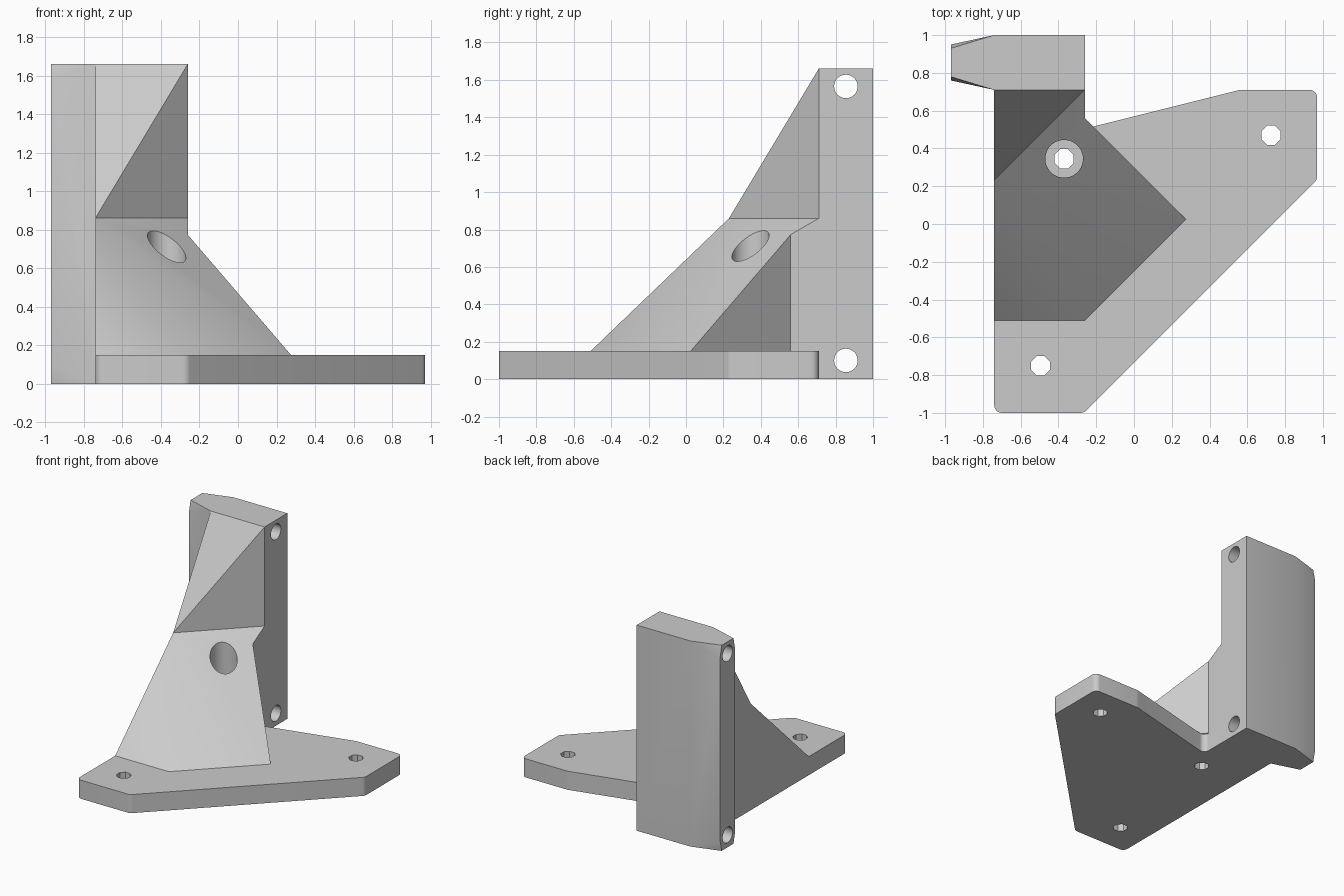
import bpy
import bmesh
from math import radians, tan
from mathutils import Vector

cube = bpy.data.objects.get("Cube")
if cube:
    bpy.data.objects.remove(cube, do_unlink=True)

grey = bpy.data.materials.new("light grey")
grey.use_nodes = True
grey.diffuse_color = (0.6, 0.6, 0.6, 1)
grey.node_tree.nodes["Principled BSDF"].inputs["Base Color"].default_value = (0.6, 0.6, 0.6, 1)

LEFT, RIGHT, FRONT, BACK = -0.74, -0.26, 0.71, 1.0
PLATE, KNEE, TOP = 0.15, 0.86, 1.66


def make(name, bm):
    bmesh.ops.recalc_face_normals(bm, faces=bm.faces)
    mesh = bpy.data.meshes.new(name)
    bm.to_mesh(mesh)
    bm.free()
    obj = bpy.data.objects.new(name, mesh)
    obj.data.materials.append(grey)
    bpy.context.collection.objects.link(obj)
    return obj


def rounded(corners, steps=6):
    """Outline with each (x, y, radius) corner rounded."""
    out = []
    for i, (x, y, r) in enumerate(corners):
        p = Vector((x, y))
        if r == 0:
            out.append(p)
            continue
        a = (Vector(corners[i - 1][:2]) - p).normalized()
        b = (Vector(corners[(i + 1) % len(corners)][:2]) - p).normalized()
        half = a.angle(b) / 2
        start = p + a * r / tan(half)
        centre = p + (a + b).normalized() * (r / abs(Vector((a.x, a.y, 0)).cross((a + b).normalized().to_3d()).z))
        u, v = start - centre, p + b * r / tan(half) - centre
        for k in range(steps + 1):
            t = k / steps
            out.append(centre + (u * (1 - t) + v * t).normalized() * r)
    return out


def combine(target, other, operation):
    mod = target.modifiers.new(operation.lower(), 'BOOLEAN')
    mod.operation, mod.solver, mod.object = operation, 'EXACT', other
    bpy.context.view_layer.objects.active = target
    bpy.ops.object.modifier_apply(modifier=mod.name)
    bpy.data.objects.remove(other, do_unlink=True)


def drill(target, centre, radius, length, sides, along_x=False):
    rot = (0, radians(90), 0) if along_x else (0, 0, radians(180 / sides))
    bpy.ops.mesh.primitive_cylinder_add(vertices=sides, radius=radius, depth=length,
                                        location=centre, rotation=rot)
    cutter = bpy.context.object
    cutter.hide_render = True
    cutter.data.materials.append(grey)
    combine(target, cutter, 'DIFFERENCE')


# Base plate
bm = bmesh.new()
outline = rounded([(LEFT, -1, 0.04), (-0.265, -1, 0.05), (0.97, 0.235, 0.05), (0.97, FRONT, 0.04),
                   (0.56, FRONT, 0.1), (RIGHT, 0.505, 0.04), (RIGHT, FRONT, 0), (LEFT, FRONT, 0)])
face = bm.faces.new([bm.verts.new((p.x, p.y, 0)) for p in outline])
moved = bmesh.ops.extrude_face_region(bm, geom=[face])["geom"]
bmesh.ops.translate(bm, vec=(0, 0, PLATE), verts=[v for v in moved if isinstance(v, bmesh.types.BMVert)])
bracket = make("corner_bracket", bm)

# Upright block with a tapered, chamfered end
bm = bmesh.new()
for end, inner in ((0, 0.085), (TOP, 1.57)):
    for x, y, z in ((RIGHT, FRONT, end), (RIGHT, BACK, end), (LEFT, FRONT, end), (LEFT, BACK, end),
                    (-0.97, 0.78, end), (-0.97, 0.93, end), (-0.97, 0.76, inner), (-0.97, 0.95, inner)):
        bm.verts.new((x, y, z))
bmesh.ops.convex_hull(bm, input=bm.verts)
bmesh.ops.dissolve_limit(bm, angle_limit=radians(1), verts=bm.verts, edges=bm.edges)
upright = make("upright_block", bm)

# Faceted gusset bracing the block against the plate
bm = bmesh.new()
v = [bm.verts.new(p) for p in (
    (LEFT, -0.51, PLATE), (RIGHT, -0.51, PLATE), (0.275, 0.025, PLATE), (RIGHT, 0.56, PLATE),
    (RIGHT, FRONT, PLATE), (LEFT, FRONT, PLATE), (LEFT, 0.23, KNEE), (RIGHT, FRONT, KNEE),
    (RIGHT, 0.56, 0.773), (RIGHT, FRONT, TOP), (LEFT, FRONT, TOP))]
for ids in ((0, 1, 2, 3, 4, 5), (0, 1, 6), (1, 2, 8, 7, 6), (2, 3, 8), (3, 4, 7, 8),
            (6, 7, 9), (6, 9, 10), (0, 6, 10, 5), (4, 5, 10, 9, 7)):
    bm.faces.new([v[i] for i in ids])
gusset = make("gusset", bm)

# One solid part
combine(bracket, upright, 'UNION')
combine(bracket, gusset, 'UNION')

# Deep screw access bore, plate screw holes and cross holes
drill(bracket, (-0.37, 0.345, PLATE + 1), 0.1, 2, 32)
for x, y in ((-0.37, 0.345), (-0.495, -0.75), (0.725, 0.47)):
    drill(bracket, (x, y, 0), 0.055, 1, 8)
for z in (0.1, 1.565):
    drill(bracket, (-0.6, 0.855, z), 0.063, 2, 32, along_x=True)

bpy.ops.object.select_all(action='DESELECT')
bracket.select_set(True)
bpy.context.view_layer.objects.active = bracket
bpy.ops.object.shade_smooth_by_angle(angle=radians(32))
